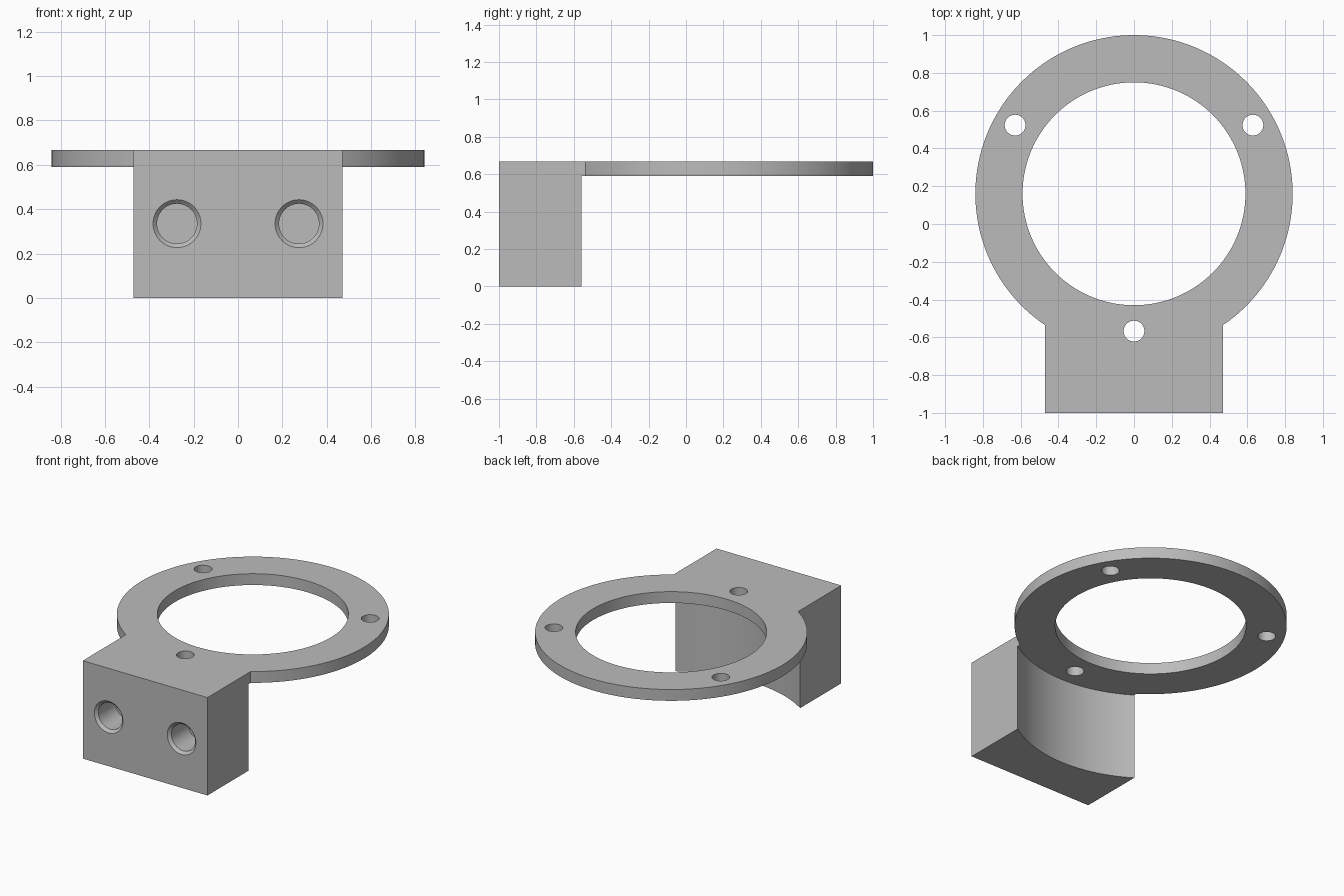
import bpy
import math

cube = bpy.data.objects.get("Cube")
if cube:
    bpy.data.objects.remove(cube, do_unlink=True)

RING_Y, OUTER_R, INNER_R = 0.16, 0.84, 0.59
TOP, PLATE_Z = 0.667, 0.59
HALF_W = 0.47

grey = bpy.data.materials.new("plain grey")
grey.use_nodes = True
grey.diffuse_color = (0.5, 0.5, 0.5, 1)
grey.node_tree.nodes["Principled BSDF"].inputs["Base Color"].default_value = (0.5, 0.5, 0.5, 1)


def box(name, low, high):
    centre = [(a + b) / 2 for a, b in zip(low, high)]
    bpy.ops.mesh.primitive_cube_add(size=1, location=centre)
    ob = bpy.context.object
    ob.name = name
    ob.scale = [b - a for a, b in zip(low, high)]
    bpy.ops.object.transform_apply(location=True, rotation=True, scale=True)
    return ob


def rod(name, r1, r2, depth, centre, along_y=False, sides=64):
    turn = (-math.pi / 2, 0, 0) if along_y else (0, 0, 0)
    bpy.ops.mesh.primitive_cone_add(vertices=sides, radius1=r1, radius2=r2,
                                    depth=depth, location=centre, rotation=turn)
    ob = bpy.context.object
    ob.name = name
    bpy.ops.object.transform_apply(location=True, rotation=True, scale=True)
    return ob


def combine(target, tool, operation):
    mod = target.modifiers.new(operation.lower(), "BOOLEAN")
    mod.operation, mod.solver, mod.object = operation, "EXACT", tool
    bpy.context.view_layer.objects.active = target
    bpy.ops.object.modifier_apply(modifier=mod.name)
    bpy.data.objects.remove(tool, do_unlink=True)


# Mounting block with a concave back below the ring
bracket = box("ring_bracket", (-HALF_W, -1, 0), (HALF_W, -0.5, TOP))
combine(bracket, rod("back_cutter", 0.858, 0.858, PLATE_Z + 0.5,
                     (0, RING_Y, (PLATE_Z - 0.5) / 2), sides=160), "DIFFERENCE")

# Flat ring joined to the block
disc = rod("ring_disc", OUTER_R, OUTER_R, TOP - PLATE_Z,
           (0, RING_Y, (TOP + PLATE_Z) / 2), sides=160)
combine(bracket, disc, "UNION")
combine(bracket, rod("centre_cutter", INNER_R, INNER_R, 1,
                     (0, RING_Y, TOP), sides=128), "DIFFERENCE")

# Three screw holes evenly spaced around the ring
for angle in (30, 150, 270):
    a = math.radians(angle)
    spot = (0.727 * math.cos(a), RING_Y + 0.727 * math.sin(a), TOP)
    combine(bracket, rod("screw_cutter", 0.055, 0.055, 0.5, spot), "DIFFERENCE")

# Blind front holes with a chamfered mouth
for x in (-0.275, 0.275):
    combine(bracket, rod("bore_cutter", 0.09, 0.09, 0.3, (x, -0.95, 0.335), True), "DIFFERENCE")
    combine(bracket, rod("chamfer_cutter", 0.126, 0.09, 0.036, (x, -1, 0.335), True), "DIFFERENCE")

bracket.data.materials.clear()
bracket.data.materials.append(grey)
for poly in bracket.data.polygons:
    poly.material_index = 0
bpy.ops.object.select_all(action="DESELECT")
bracket.select_set(True)
bpy.context.view_layer.objects.active = bracket
bpy.ops.object.shade_smooth_by_angle(angle=math.radians(30))
